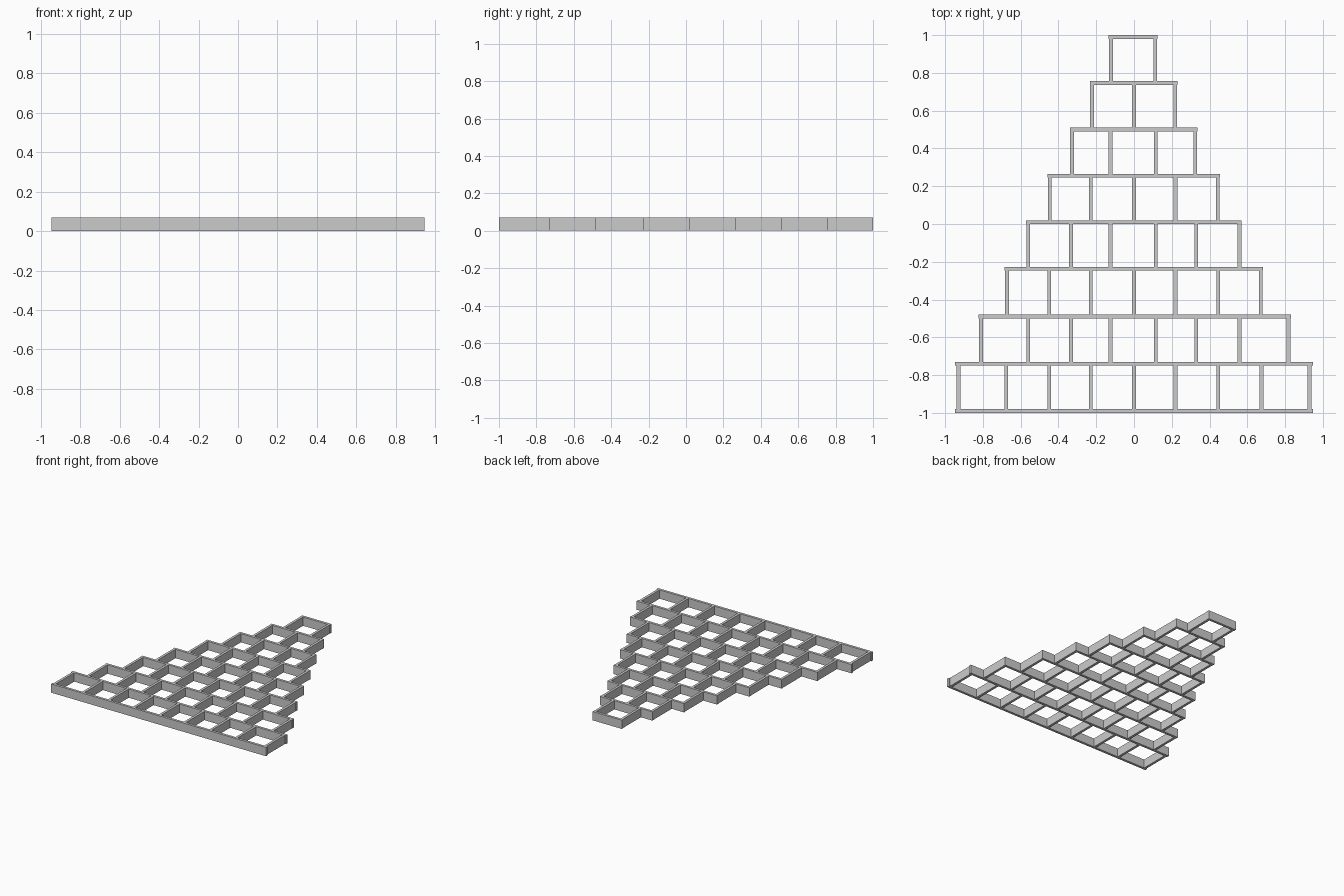
import bpy

if "Cube" in bpy.data.objects:
    bpy.data.objects.remove(bpy.data.objects["Cube"])

H = 0.07      # height of all slats
T = 0.02      # slat thickness


def box(name, x0, x1, y0, y1):
    bpy.ops.mesh.primitive_cube_add(size=1, location=((x0 + x1) / 2, (y0 + y1) / 2, H / 2))
    ob = bpy.context.object
    ob.name = name
    ob.scale = (x1 - x0, y1 - y0, H)
    bpy.ops.object.transform_apply(location=False, rotation=False, scale=True)


# Back edges of the long slats, then the left and right ends of each tier
edges = [1.0, 0.757, 0.511, 0.265, 0.019, -0.227, -0.48, -0.73, -0.98]
ends = [(-0.134, 0.124), (-0.234, 0.23), (-0.34, 0.336), (-0.458, 0.455),
        (-0.572, 0.57), (-0.685, 0.683), (-0.822, 0.83), (-0.947, 0.947)]

# Divider centres alternate between two staggered sets
odd = [-0.56, -0.333, -0.125, 0.115, 0.329, 0.559]
even = [-0.676, -0.449, -0.229, 0.0, 0.219, 0.446, 0.675]

for i, (x0, x1) in enumerate(ends):
    back, front = edges[i], edges[i + 1]
    # Long slat closing the tier at the back
    box(f"tier_{i + 1}_slat", x0, x1, back - T, back)
    # Short outer walls
    inset = 0.008 if i == 7 else 0.002
    box(f"tier_{i + 1}_left_wall", x0 + inset, x0 + inset + T, front, back - T)
    box(f"tier_{i + 1}_right_wall", x1 - inset - T, x1 - inset, front, back - T)
    # Inner dividers
    centres = even if i % 2 else odd
    for j, x in enumerate(c for c in centres if x0 + 0.06 < c < x1 - 0.06):
        box(f"tier_{i + 1}_divider_{j + 1}", x - T / 2, x + T / 2, front, back - T)

# Front slat under the widest tier
box("front_slat", -0.947, 0.947, -1.0, -0.98)
